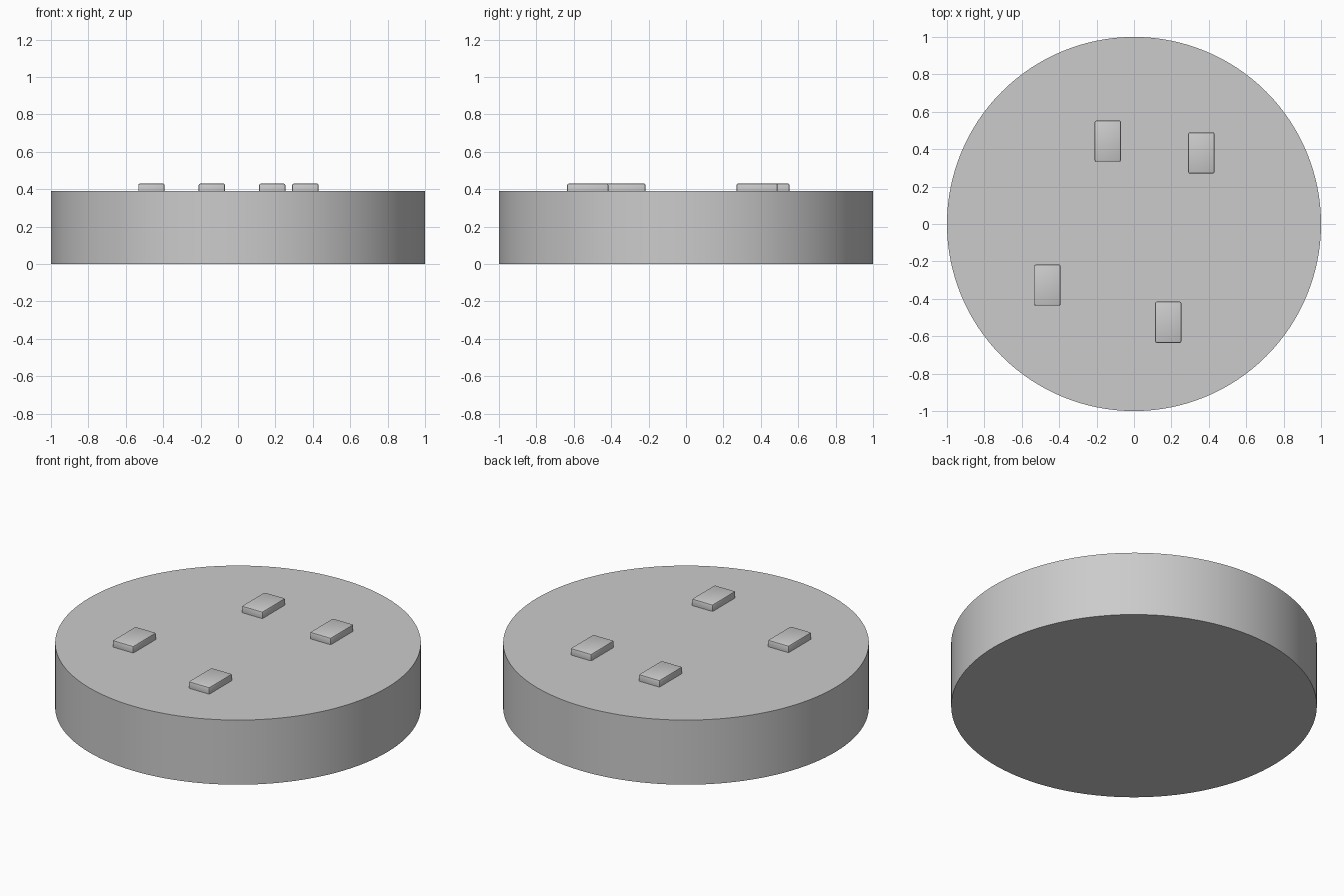
import bpy
import math

if "Cube" in bpy.data.objects:
    bpy.data.objects.remove(bpy.data.objects["Cube"])

BODY_TOP = 0.39
PAD_TOP = 0.43
PAD_BASE = 0.37  # pads are sunk slightly into the disc

grey = bpy.data.materials.new("light_grey")
grey.diffuse_color = (0.6, 0.6, 0.6, 1.0)
grey.use_nodes = True
grey.node_tree.nodes["Principled BSDF"].inputs["Base Color"].default_value = grey.diffuse_color


def finish(obj, name):
    obj.name = name
    obj.data.materials.append(grey)
    bpy.ops.object.shade_smooth_by_angle(angle=math.radians(30))


# Round body
bpy.ops.mesh.primitive_cylinder_add(vertices=128, radius=1.0, depth=BODY_TOP,
                                    location=(0, 0, BODY_TOP / 2))
finish(bpy.context.object, "round_body")

# Small raised pads with softened edges
for i, (x, y) in enumerate([(-0.14, 0.443), (0.36, 0.38),
                            (-0.463, -0.327), (0.183, -0.525)], 1):
    bpy.ops.mesh.primitive_cube_add(size=1, location=(x, y, (PAD_TOP + PAD_BASE) / 2))
    pad = bpy.context.object
    pad.scale = (0.14, 0.22, PAD_TOP - PAD_BASE)
    bpy.ops.object.transform_apply(location=False, rotation=False, scale=True)
    bevel = pad.modifiers.new("soft_edges", 'BEVEL')
    bevel.width = 0.008
    bevel.segments = 2
    bpy.ops.object.modifier_apply(modifier=bevel.name)
    finish(pad, f"raised_pad_{i}")
